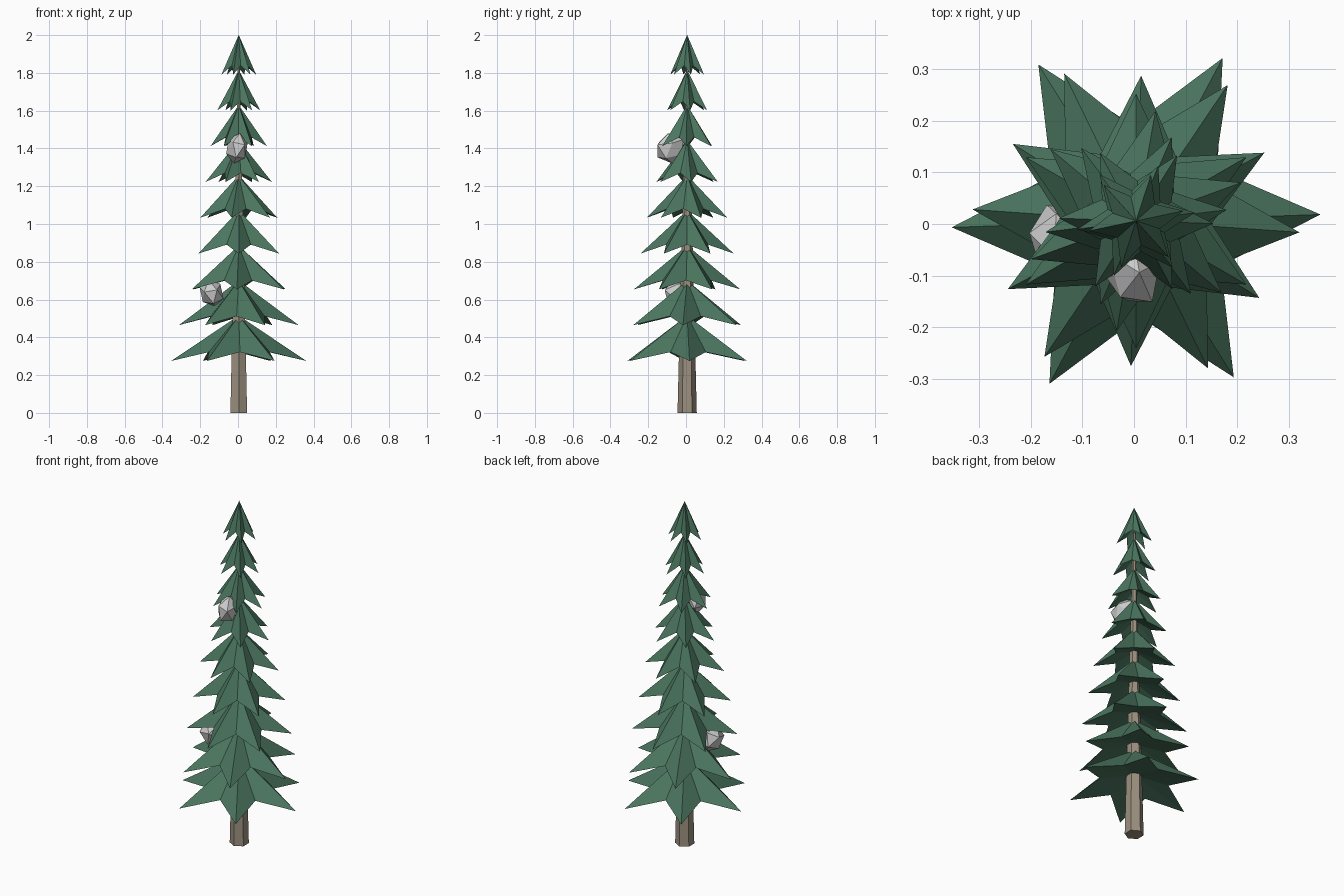
import bpy, bmesh, math
from mathutils import Vector

if "Cube" in bpy.data.objects:
    bpy.data.objects.remove(bpy.data.objects["Cube"])

CX, CY = 0.004, 0.006


def material(name, color):
    m = bpy.data.materials.new(name)
    m.diffuse_color = color
    m.use_nodes = True
    m.node_tree.nodes["Principled BSDF"].inputs["Base Color"].default_value = m.diffuse_color
    return m


def add_object(name, bm, mat=None):
    bmesh.ops.recalc_face_normals(bm, faces=bm.faces)
    me = bpy.data.meshes.new(name)
    bm.to_mesh(me)
    bm.free()
    ob = bpy.data.objects.new(name, me)
    bpy.context.collection.objects.link(ob)
    if mat:
        me.materials.append(mat)
    return ob


green = material("needles", (0.07, 0.18, 0.115, 1))
brown = material("bark", (0.33, 0.28, 0.21, 1))


# Six-pointed folded star: ridges run to the tips, valleys sit higher
def branch_tier(name, tip_z, apex_z, radius, turn):
    bm = bmesh.new()
    apex = bm.verts.new((CX, CY, apex_z))
    under = bm.verts.new((CX, CY, tip_z + 0.09))
    ring = []
    for i in range(12):
        a = math.radians(turn + 30 * i)
        valley = i % 2
        r = radius * (0.52 if valley else 1)
        z = tip_z + (0.047 if valley else 0)
        ring.append(bm.verts.new((CX + r * math.cos(a), CY + r * math.sin(a), z)))
    for i in range(12):
        a, b = ring[i], ring[(i + 1) % 12]
        bm.faces.new((a, b, apex))
        bm.faces.new((b, a, under))
    add_object(name, bm, green)


# Radius and rotation of each tier, bottom to top
tiers = [(0.358, 2), (0.318, -4), (0.282, 28), (0.247, 30), (0.217, 20),
         (0.177, 7), (0.15, -2), (0.115, 8), (0.094, 12)]
for i, (radius, turn) in enumerate(tiers):
    tip_z = 0.275 + 0.1895 * i
    branch_tier(f"branch_tier_{i + 1}", tip_z, tip_z + 0.24 - 0.0037 * i, radius, turn)

# Tapered six-sided trunk
bm = bmesh.new()
rings = []
for r, z in ((0.051, 0), (0.006, 1.85)):
    rings.append([bm.verts.new((CX + r * math.cos(math.radians(30 + 60 * k)),
                                CY + r * math.sin(math.radians(30 + 60 * k)), z))
                  for k in range(6)])
for k in range(6):
    n = (k + 1) % 6
    bm.faces.new((rings[0][k], rings[0][n], rings[1][n], rings[1][k]))
bm.faces.new(rings[0][::-1])
bm.faces.new(rings[1])
add_object("trunk", bm, brown)


# Faceted grey lumps caught in the branches
def lump(name, loc, size, rot):
    bpy.ops.mesh.primitive_ico_sphere_add(subdivisions=1, radius=1, location=loc, rotation=rot)
    ob = bpy.context.object
    ob.name = name
    ob.scale = size


lump("upper_lump", (-0.006, -0.082, 1.40), (0.058, 0.085, 0.083), (0.2, 0.15, 0.3))
lump("lower_lump", (-0.14, -0.038, 0.635), (0.064, 0.085, 0.076), (0.3, -0.3, 0.2))
